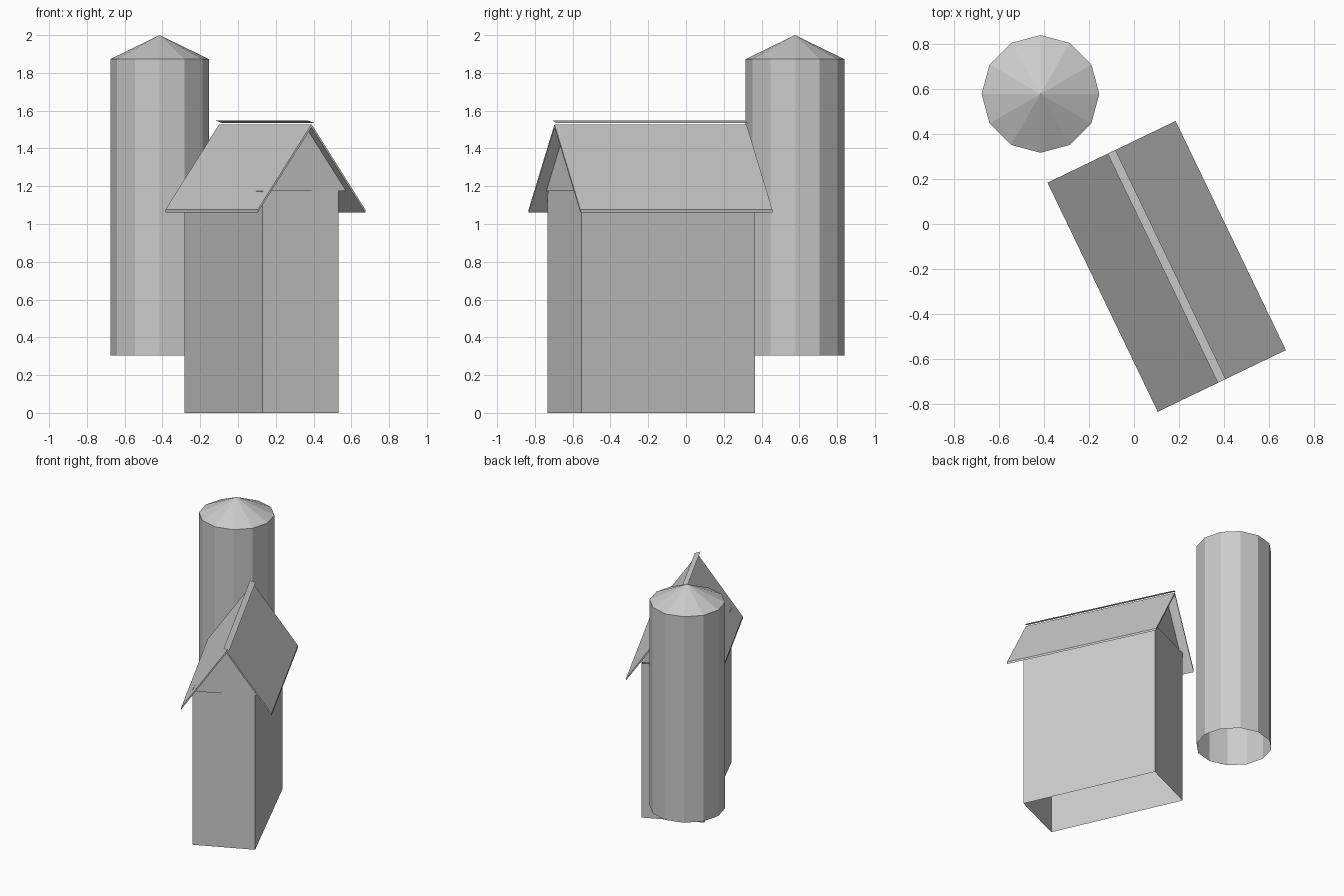
import bpy, bmesh
from math import radians, sin, cos, pi

cube = bpy.data.objects.get("Cube")
if cube:
    bpy.data.objects.remove(cube, do_unlink=True)

# Single plain colour
grey = bpy.data.materials.new("plain_grey")
grey.use_nodes = True
colour = (0.6, 0.6, 0.6, 1)
grey.diffuse_color = colour
grey.node_tree.nodes["Principled BSDF"].inputs["Base Color"].default_value = colour


def finish(name, bm, location, turn=0):
    """Turn a bmesh into a flat-shaded, placed object."""
    mesh = bpy.data.meshes.new(name)
    bm.to_mesh(mesh)
    bm.free()
    mesh.materials.append(grey)
    obj = bpy.data.objects.new(name, mesh)
    obj.location = location
    obj.rotation_euler.z = radians(turn)
    bpy.context.collection.objects.link(obj)
    return obj


def extrude_profile(name, profile, half_length, location, turn, closed=True):
    """Sweep an (x, z) profile along the ridge direction."""
    bm = bmesh.new()
    ends = [[bm.verts.new((x, y, z)) for x, z in profile]
            for y in (-half_length, half_length)]
    front, back = ends
    count = len(profile)
    for i in range(count if closed else count - 1):
        j = (i + 1) % count
        bm.faces.new((front[i], back[i], back[j], front[j]))
    if closed:
        bm.faces.new(front)
        bm.faces.new(back[::-1])
        bmesh.ops.recalc_face_normals(bm, faces=bm.faces)
    return finish(name, bm, location, turn)


def open_tube(name, ring, bottom, top, location, turn=0, apex=None):
    """Walls without a floor, with an optional pointed cap."""
    bm = bmesh.new()
    low, high = [[bm.verts.new((x, y, z)) for x, y in ring] for z in (bottom, top)]
    tip = bm.verts.new((0, 0, apex)) if apex else None
    for i in range(len(ring)):
        j = (i + 1) % len(ring)
        bm.faces.new((low[i], low[j], high[j], high[i]))
        if tip:
            bm.faces.new((high[i], high[j], tip))
    return finish(name, bm, location, turn)


# Barn walls, open underneath
W, L = 0.22, 0.503
open_tube("barn_walls", [(-W, -L), (W, -L), (W, L), (-W, L)], 0, 1.175,
          (0.124, -0.184, 0), 24.2)

# Gable block, roof slabs and ridge strip share one frame
centre, turn = (0.145, -0.188, 0), 25.7
extrude_profile("gable_block", [(-0.234, 1.175), (0.234, 1.175), (0, 1.509)],
                0.499, centre, turn)

eave, ridge, drop, thick = 0.3155, 1.528, 0.451, 0.016
upper = [(-eave, ridge - drop), (0, ridge), (eave, ridge - drop)]
lower = [(x, z - thick) for x, z in reversed(upper)]
extrude_profile("roof", upper + lower, 0.564, centre, turn)
extrude_profile("ridge_strip", [(-0.0195, 1.547), (0.0195, 1.534)],
                0.564, centre, turn, closed=False)

# Twelve-sided silo with a pointed cap, open underneath
R, N = 0.261, 12
silo_ring = [(R * cos(2 * pi * i / N), R * sin(2 * pi * i / N)) for i in range(N)]
open_tube("silo", silo_ring, 0.305, 1.873, (-0.415, 0.577, 0), apex=2.0)
